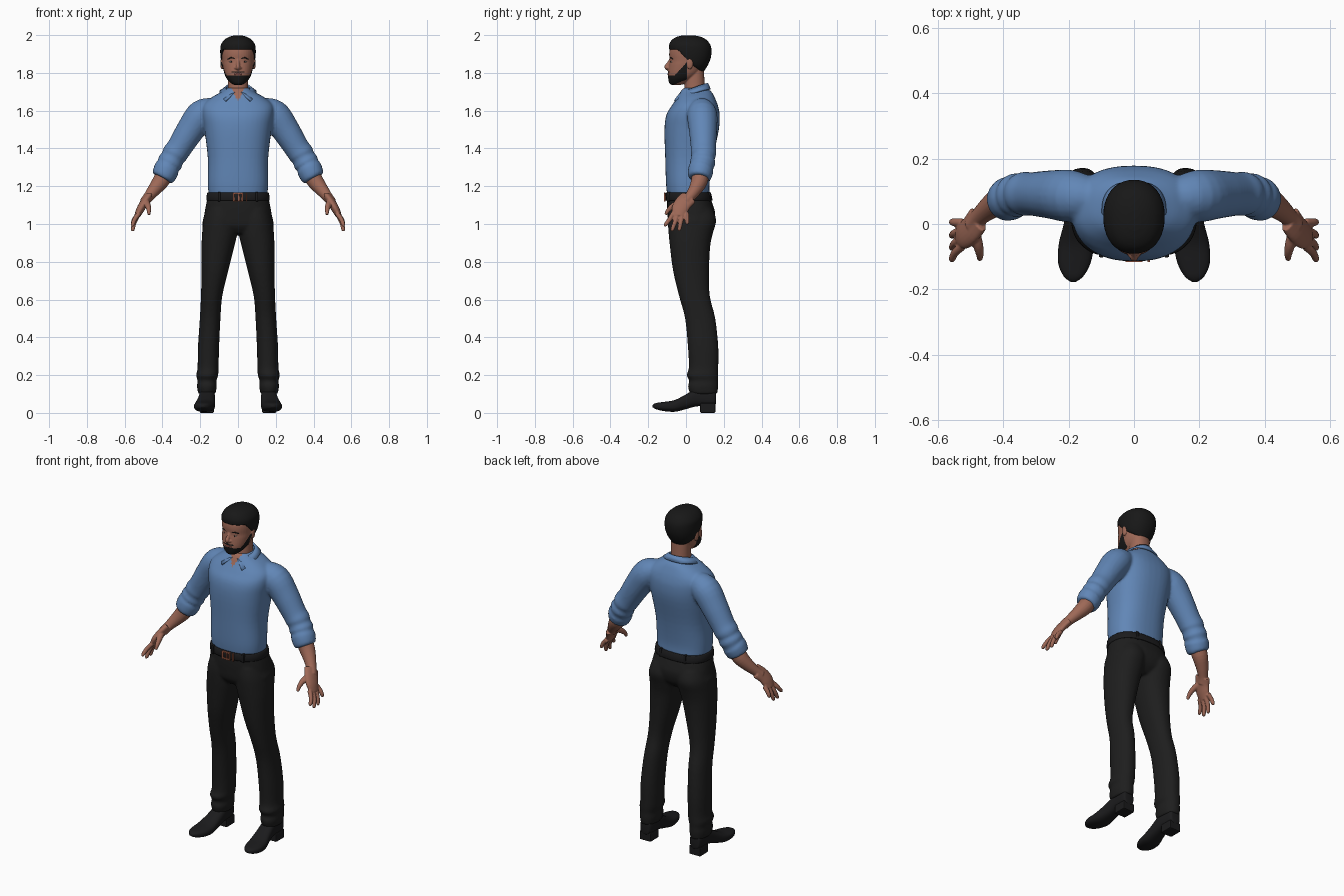
import bpy, bmesh, math
from mathutils import Vector

cube = bpy.data.objects.get("Cube")
if cube:
    bpy.data.objects.remove(cube, do_unlink=True)


def material(name, r, g, b):
    m = bpy.data.materials.new(name)
    m.use_nodes = True
    m.diffuse_color = (r, g, b, 1)
    shader = m.node_tree.nodes["Principled BSDF"]
    shader.inputs["Base Color"].default_value = (r, g, b, 1)
    shader.inputs["Roughness"].default_value = .8
    return m


SHIRT = material("blue shirt cloth", .12, .24, .47)
SKIN = material("brown skin", .34, .14, .095)
CLOTH = material("black trouser cloth", .013, .013, .013)
HAIR = material("black hair", .009, .009, .009)
LEATHER = material("black leather", .011, .011, .012)
COPPER = material("copper buckle", .42, .13, .07)
LIP = material("dark lips", .24, .075, .06)
EYE = material("eye white", .4, .36, .33)


def smooth_rows(rows, steps):
    """Catmull-Rom interpolation of tuples of numbers."""
    out = []
    for i in range(len(rows) - 1):
        a, b, c, d = (rows[min(max(i + k, 0), len(rows) - 1)] for k in (-1, 0, 1, 2))
        for s in range(steps):
            t = s / steps
            out.append([q + t / 2 * (r - p + t * (2 * p - 5 * q + 4 * r - w
                        + t * (3 * (q - r) + w - p))) for p, q, r, w in zip(a, b, c, d)])
    return out + [list(rows[-1])]


def bridge(bm, rings):
    loops = [[bm.verts.new(p) for p in ring] for ring in rings]
    n = len(loops[0])
    for low, high in zip(loops, loops[1:]):
        for i in range(n):
            j = (i + 1) % n
            bm.faces.new((low[i], low[j], high[j], high[i]))
    bm.faces.new(loops[0])
    bm.faces.new(loops[-1])


def circle(power, n=40):
    for i in range(n):
        c, s = math.cos(math.tau * i / n), math.sin(math.tau * i / n)
        yield (math.copysign(abs(c) ** (2 / power), c), math.copysign(abs(s) ** (2 / power), s))


def stack(bm, rows, power=2.2, steps=4, side=1, along_y=False):
    """Sections (height, x from, x to, depth from, depth to)."""
    rings = []
    for t, x0, x1, d0, d1 in smooth_rows(rows, steps):
        ring = [(side * ((x0 + x1) + (x1 - x0) * u) / 2, ((d0 + d1) + (d1 - d0) * v) / 2)
                for u, v in circle(power)]
        rings.append([(x, t, d) if along_y else (x, d, t) for x, d in ring])
    bridge(bm, rings)


def even(rows):
    return [(z, -w, w, front, back) for z, w, front, back in rows]


def tube(bm, rows, side=1, steps=4, depth=1):
    """Round sections along a path of (x, y, z, radius)."""
    path = smooth_rows(rows, steps)
    points = [Vector(p[:3]) for p in path]
    rings = []
    for i, p in enumerate(points):
        along = points[min(i + 1, len(points) - 1)] - points[max(i - 1, 0)]
        u = along.cross(Vector((0, 1, 0))).normalized()
        v = along.cross(u).normalized() * depth
        ring = [p + (u * a + v * b) * path[i][3] for a, b in circle(2, 20)]
        rings.append([(side * q.x, q.y, q.z) for q in ring])
    bridge(bm, rings)


def ball(bm, centre, size):
    made = bmesh.ops.create_uvsphere(bm, u_segments=20, v_segments=12, radius=1)["verts"]
    bmesh.ops.scale(bm, vec=size, verts=made)
    bmesh.ops.translate(bm, vec=centre, verts=made)


def box(bm, centre, size, bevel=0):
    made = bmesh.ops.create_cube(bm, size=1)["verts"]
    bmesh.ops.scale(bm, vec=size, verts=made)
    bmesh.ops.translate(bm, vec=centre, verts=made)
    if bevel:
        edges = list({e for v in made for e in v.link_edges})
        bmesh.ops.bevel(bm, geom=edges, offset=bevel, segments=2, affect='EDGES', profile=.5)


def finish(bm, name, mats, voxel=0, relax=2, rule=None, smooth=True):
    """Turn the pieces into one object, fused when a voxel size is given."""
    bmesh.ops.recalc_face_normals(bm, faces=bm.faces)
    mesh = bpy.data.meshes.new(name)
    bm.to_mesh(mesh)
    bm.free()
    ob = bpy.data.objects.new(name, mesh)
    bpy.context.collection.objects.link(ob)
    if voxel:
        fuse = ob.modifiers.new("fuse", 'REMESH')
        fuse.mode, fuse.voxel_size = 'VOXEL', voxel
        soft = ob.modifiers.new("soften", 'SMOOTH')
        soft.iterations = relax
        fused = bpy.data.meshes.new_from_object(ob.evaluated_get(bpy.context.evaluated_depsgraph_get()))
        ob.modifiers.clear()
        ob.data = mesh = fused
    mesh.materials.clear()
    for m in mats:
        mesh.materials.append(m)
    for f in mesh.polygons:
        f.use_smooth = smooth
        f.material_index = int(rule(f.center)) if rule else 0
    return ob


# Shirt: torso and rolled sleeves, with an open neck
bm = bmesh.new()
stack(bm, even([(1.155, .156, -.1, .125), (1.22, .16, -.106, .125), (1.35, .16, -.11, .143),
                (1.5, .178, -.114, .174), (1.58, .19, -.103, .178), (1.63, .185, -.073, .168),
                (1.67, .14, -.047, .152), (1.7, .087, -.03, .135), (1.72, .06, -.015, .11)]), 2.4)
for s in (1, -1):
    tube(bm, [(.12, .08, 1.61, .06), (.19, .085, 1.58, .08), (.25, .09, 1.5, .075),
              (.31, .092, 1.405, .067), (.335, .092, 1.37, .068), (.345, .09, 1.35, .062),
              (.36, .088, 1.325, .068), (.37, .085, 1.305, .061), (.378, .08, 1.29, .068),
              (.395, .07, 1.25, .062), (.4, .068, 1.24, .05)], s)
finish(bm, "shirt", [SHIRT, SKIN], .008, 4,
       lambda c: c.y < 0 and abs(c.x) < (c.z - 1.65) * .5)

# Folded collar, open at the front with two points
bm = bmesh.new()
edges = []
for i in range(41):
    t = i / 20 - 1
    a, b = t * (math.pi - .2), t * (math.pi - .75)
    f = (1 - math.cos(a)) / 2
    high = (.064 * math.sin(a), .042 + .07 * math.cos(a), 1.745 - .05 * f)
    low = (.096 * math.sin(b), .042 + (.085 + .055 * f) * math.cos(b), 1.712 - .062 * f ** 3)
    edges.append((bm.verts.new(high), bm.verts.new(low)))
for (p, q), (r, s) in zip(edges, edges[1:]):
    bm.faces.new((p, q, s, r))
collar = finish(bm, "collar", [SHIRT])
thick = collar.modifiers.new("thickness", 'SOLIDIFY')
thick.thickness, thick.offset = .01, 0

# Trousers: hips and two legs
bm = bmesh.new()
stack(bm, even([(.95, .08, -.06, .1), (.99, .182, -.09, .14), (1.05, .178, -.098, .155),
                (1.1, .17, -.1, .143), (1.15, .158, -.098, .124)]), 2.4)
for s in (1, -1):
    stack(bm, [(1.08, .0, .165, -.09, .14), (1.02, .0, .183, -.096, .16), (.95, .004, .19, -.092, .142),
               (.88, .02, .193, -.085, .128), (.75, .052, .193, -.068, .122), (.62, .083, .196, -.037, .126),
               (.5, .093, .202, -.005, .155), (.35, .1, .212, .01, .171), (.24, .103, .214, .015, .171),
               (.2, .105, .221, .003, .171), (.17, .114, .214, .018, .169), (.14, .112, .217, .01, .17),
               (.1, .12, .21, .022, .166)], side=s)
finish(bm, "trousers", [CLOTH], .008, 4)

# Belt, loops and buckle
bm = bmesh.new()
stack(bm, even([(1.124, .163, -.106, .136), (1.128, .168, -.11, .14),
                (1.162, .164, -.108, .133), (1.166, .158, -.103, .128)]), 2.4, 2)
for s in (1, -1):
    box(bm, (s * .1, -.092, 1.145), (.014, .02, .05), .003)
    box(bm, (s * .08, .118, 1.145), (.014, .024, .05), .003)
finish(bm, "belt", [LEATHER])
bm = bmesh.new()
for z in (1.122, 1.162):
    box(bm, (.0, -.113, z), (.05, .008, .007))
for x in (-.023, .004, .023, .045):
    box(bm, (x, -.113, 1.142), (.007, .008, .045))
finish(bm, "buckle", [COPPER], smooth=False)

# Shoes with block heels
for s, word in ((1, "left"), (-1, "right")):
    bm = bmesh.new()
    stack(bm, [(.158, .145, .185, .05, .1), (.145, .13, .2, .035, .13), (.06, .122, .205, .035, .13),
               (.0, .122, .215, .02, .098), (-.06, .122, .23, .006, .068), (-.12, .133, .232, .01, .058),
               (-.16, .155, .215, .02, .052), (-.177, .178, .194, .03, .042)], 2.6, side=s, along_y=True)
    finish(bm, word + "_shoe", [LEATHER])
    bm = bmesh.new()
    box(bm, (s * .165, .115, .026), (.074, .08, .052), .006)
    finish(bm, word + "_heel", [LEATHER], smooth=False)

# Forearms and hands
for s, word in ((1, "left"), (-1, "right")):
    bm = bmesh.new()
    tube(bm, [(.38, .078, 1.275, .046), (.41, .07, 1.225, .044), (.445, .047, 1.18, .035),
              (.477, .018, 1.14, .027), (.495, -.005, 1.115, .027)], s)
    tube(bm, [(.477, .015, 1.14, .022), (.498, -.015, 1.11, .022), (.518, -.033, 1.075, .021),
              (.535, -.037, 1.04, .015)], s, depth=2.1)
    for k, (tip_y, tip_z) in enumerate([(-.108, .99), (-.072, .965), (-.035, .967), (.006, 1.0)]):
        base_y, base_z = -.068 + .024 * k, 1.055
        tube(bm, [(.525, base_y, base_z, .013), (.548, (base_y + tip_y) / 2, (base_z + tip_z) / 2, .012),
                  (.557, tip_y, tip_z + .006, .01), (.557, tip_y, tip_z - .003, .005)], s)
    tube(bm, [(.49, -.02, 1.12, .018), (.478, -.062, 1.1, .016), (.472, -.092, 1.075, .012),
              (.472, -.108, 1.05, .008)], s)
    finish(bm, word + "_hand", [SKIN], .004, 2)


# Head: skull, neck, nose and ears, with the beard as a second colour
def beard(c):
    jaw = c.y < .005 and c.z < 1.786 + max(0, c.y + .06) * 1.1 and c.z > 1.728 + (c.y + .09) * .4
    moustache = c.y < -.07 and abs(c.x) < .032 and 1.8 < c.z < 1.808
    return jaw or moustache


bm = bmesh.new()
stack(bm, even([(1.736, .02, -.075, -.03), (1.745, .036, -.088, .0), (1.77, .06, -.094, .04),
                (1.8, .073, -.096, .075), (1.84, .081, -.091, .095), (1.865, .084, -.087, .11),
                (1.9, .087, -.089, .12), (1.93, .085, -.083, .12), (1.965, .068, -.06, .1),
                (1.985, .035, -.02, .06)]))
stack(bm, even([(1.66, .06, -.01, .11), (1.72, .054, -.008, .1), (1.82, .054, .0, .095)]))
tube(bm, [(0, -.078, 1.875, .008), (0, -.093, 1.85, .009), (0, -.103, 1.831, .012), (0, -.092, 1.82, .009)])
for s in (1, -1):
    ball(bm, (s * .011, -.093, 1.826), (.009, .01, .007))
    ball(bm, (s * .085, .02, 1.85), (.009, .018, .031))
finish(bm, "head", [SKIN, HAIR], .0035, 2, beard)

# Hair cap, cut off along the hairline
bm = bmesh.new()
stack(bm, even([(1.8, .06, -.07, .09), (1.84, .083, -.08, .115), (1.88, .092, -.086, .131),
                (1.92, .094, -.09, .135), (1.95, .09, -.089, .128), (1.975, .072, -.074, .108),
                (1.99, .048, -.05, .08), (1.998, .022, -.02, .045)]), steps=8)
for v in bm.verts:
    drop = min(max((v.co.y + .045) / .08, 0), 1)
    nape = min(max((v.co.y - .035) / .05, 0), 1)
    v.co.z = max(v.co.z, 1.925 - .085 * drop - .035 * nape)
finish(bm, "hair", [HAIR])

# Eyes, eyebrows and mouth
parts = {"eyes": EYE, "irises": HAIR, "eyebrows": HAIR, "mouth": LIP}
meshes = {name: bmesh.new() for name in parts}
for s in (1, -1):
    ball(meshes["eyes"], (s * .034, -.073, 1.858), (.013, .008, .006))
    ball(meshes["irises"], (s * .034, -.079, 1.858), (.005, .004, .005))
    tube(meshes["eyebrows"], [(.014, -.083, 1.874, .003), (.034, -.08, 1.88, .004), (.055, -.069, 1.873, .002)], s)
ball(meshes["mouth"], (0, -.093, 1.793), (.022, .006, .006))
for name, bm in meshes.items():
    finish(bm, name, [parts[name]])
